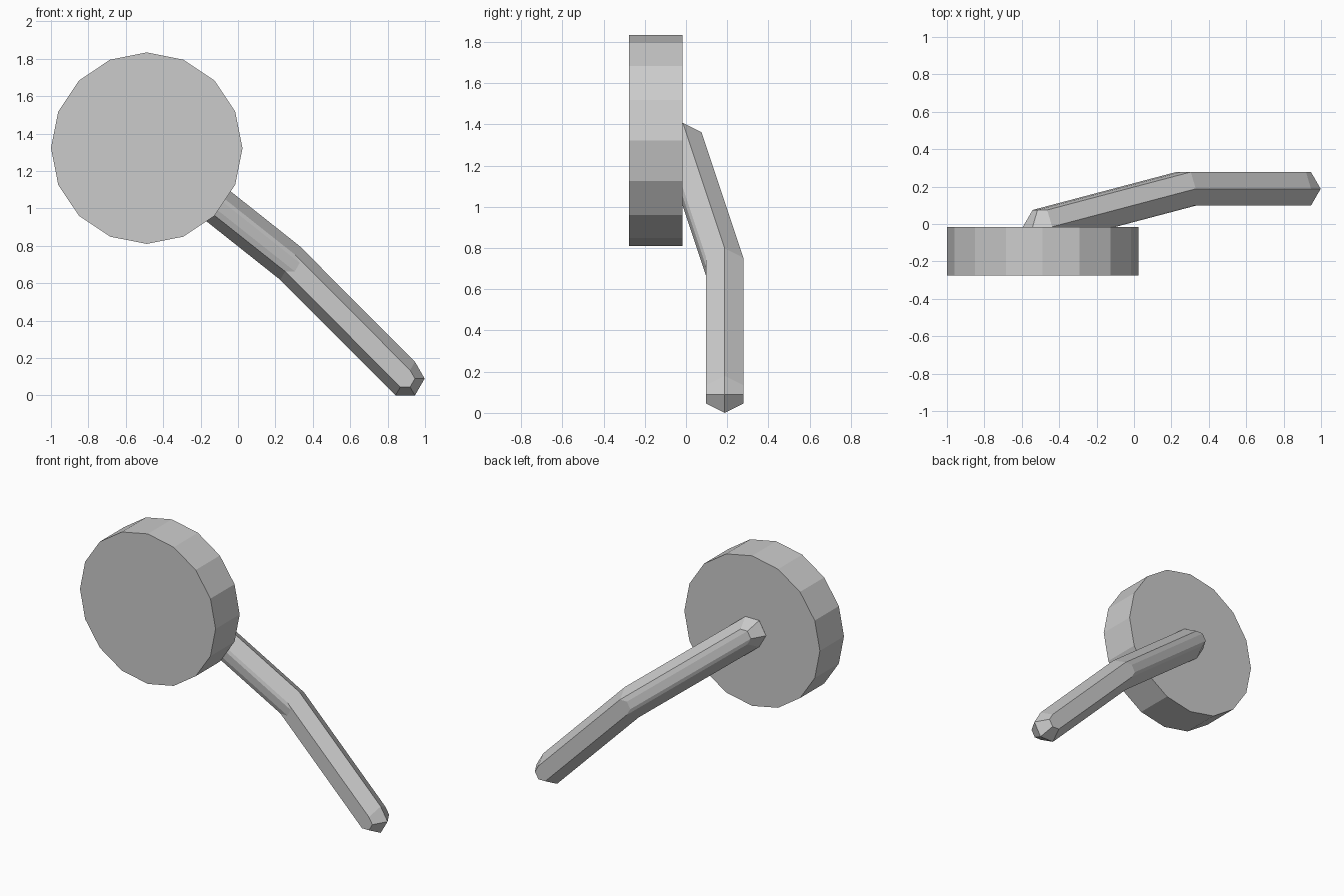
import bpy, bmesh, math
from mathutils import Vector

if "Cube" in bpy.data.objects:
    bpy.data.objects.remove(bpy.data.objects["Cube"])

grey = bpy.data.materials.new("plain grey")
grey.diffuse_color = (0.6, 0.6, 0.6, 1)
grey.use_nodes = True
grey.node_tree.nodes["Principled BSDF"].inputs["Base Color"].default_value = grey.diffuse_color


def finish(name, bm):
    bmesh.ops.recalc_face_normals(bm, faces=bm.faces)
    mesh = bpy.data.meshes.new(name)
    bm.to_mesh(mesh)
    bm.free()
    mesh.materials.append(grey)
    obj = bpy.data.objects.new(name, mesh)
    bpy.context.collection.objects.link(obj)


def hexagon_y(bm, c, radius, dy):
    # Six points around the y axis
    return [bm.verts.new((c.x + radius * math.cos(i * math.pi / 3), c.y + dy,
                          c.z + radius * math.sin(i * math.pi / 3))) for i in range(6)]


def rod(name, start, end, r=0.104):
    # Hull around two six-sided balls
    bm = bmesh.new()
    for c in (Vector(start), Vector(end)):
        for radius, dy in ((r / 2, -0.866 * r), (r, 0), (r / 2, 0.866 * r)):
            hexagon_y(bm, c, radius, dy)
    hull = bmesh.ops.convex_hull(bm, input=bm.verts)
    inside = {v for v in hull["geom_interior"] + hull["geom_unused"]
              if isinstance(v, bmesh.types.BMVert)}
    bmesh.ops.delete(bm, geom=list(inside), context='VERTS')
    bmesh.ops.dissolve_limit(bm, angle_limit=math.radians(0.5),
                             verts=bm.verts, edges=bm.edges)
    finish(name, bm)


# Bent arm
hub, elbow, tip = (-0.49, -0.015, 1.317), (0.278, 0.188, 0.708), (0.894, 0.188, 0.09)
rod("upper_arm", hub, elbow)
rod("lower_arm", elbow, tip)

# Sixteen-sided disc
bm = bmesh.new()
points = [(-0.488 + 0.512 * math.cos(i * math.pi / 8), 1.322 + 0.512 * math.sin(i * math.pi / 8))
          for i in range(16)]
face = bm.faces.new([bm.verts.new((x, -0.276, z)) for x, z in points])
side = bmesh.ops.extrude_face_region(bm, geom=[face], use_keep_orig=True)
bmesh.ops.translate(bm, vec=(0, 0.26, 0),
                    verts=[v for v in side["geom"] if isinstance(v, bmesh.types.BMVert)])
finish("disc", bm)
